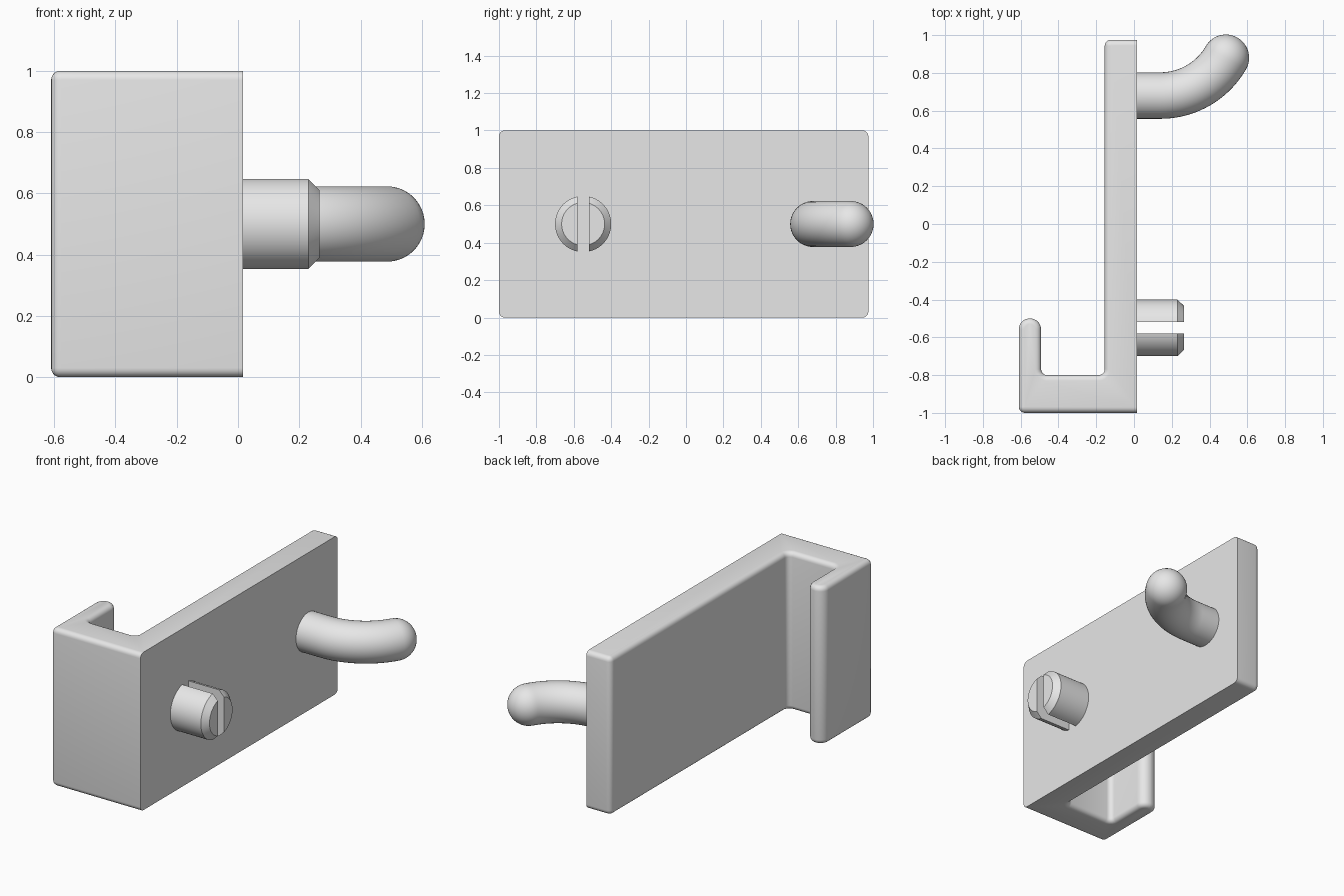
import bpy, bmesh
from math import sin, cos, pi, radians
from mathutils import Vector

if "Cube" in bpy.data.objects:
    bpy.data.objects.remove(bpy.data.objects["Cube"], do_unlink=True)

grey = bpy.data.materials.new("light_grey")
grey.use_nodes = True
grey.diffuse_color = (0.8, 0.8, 0.8, 1)
grey.node_tree.nodes["Principled BSDF"].inputs["Base Color"].default_value = (0.8, 0.8, 0.8, 1)

FACE_X = 0.016   # flat outer face of the plate
MID_Z = 0.5


def finish(name, bm):
    bmesh.ops.recalc_face_normals(bm, faces=bm.faces)
    mesh = bpy.data.meshes.new(name)
    bm.to_mesh(mesh)
    bm.free()
    mesh.materials.append(grey)
    ob = bpy.data.objects.new(name, mesh)
    bpy.context.collection.objects.link(ob)
    bpy.ops.object.select_all(action="DESELECT")
    ob.select_set(True)
    bpy.context.view_layer.objects.active = ob
    bpy.ops.object.shade_smooth_by_angle(angle=radians(30))
    return ob


def round_edges(bm, test, radius, segments):
    edges = [e for e in bm.edges if test(*[v.co for v in e.verts])]
    bmesh.ops.bevel(bm, geom=edges, offset=radius, offset_type="OFFSET",
                    segments=segments, profile=0.5, affect="EDGES",
                    clamp_overlap=False)


# J-shaped bracket: long plate, end web and short lip
outline = [(FACE_X, -1), (FACE_X, 0.975), (-0.155, 0.975), (-0.155, -0.8),
           (-0.492, -0.8), (-0.492, -0.5), (-0.61, -0.5), (-0.61, -1)]
bm = bmesh.new()
base = bm.faces.new([bm.verts.new((x, y, 0)) for x, y in outline])
top = bmesh.ops.extrude_face_region(bm, geom=[base])
bmesh.ops.translate(bm, vec=(0, 0, 1),
                    verts=[g for g in top["geom"] if isinstance(g, bmesh.types.BMVert)])
bmesh.ops.recalc_face_normals(bm, faces=bm.faces)


def upright(a, b):
    return abs(a.z - b.z) > 0.9 and a.x < 0


def lip_tip(a, b):
    return upright(a, b) and a.x < -0.4 and abs(a.y + 0.5) < 0.001


def rim(a, b):
    return abs(a.z - b.z) < 0.001 and min(a.x, b.x) < FACE_X - 0.001


round_edges(bm, lambda a, b: upright(a, b) and not lip_tip(a, b), 0.032, 5)
round_edges(bm, lip_tip, 0.058, 8)
round_edges(bm, rim, 0.03, 5)
finish("bracket", bm)


# Chamfered peg, split into two halves by an upright slot
def split_peg_half(name, side):
    bm = bmesh.new()
    center = Vector((0, -0.55, MID_Z))
    sections = [(0.0, 0.15), (0.23, 0.15), (0.266, 0.115)]
    gap, steps = 0.031, 32
    rings = []
    for x, r in sections:
        limit = (r * r - gap * gap) ** 0.5
        start = pi / 2 - math_angle(limit, gap)
        ring = []
        for i in range(steps + 1):
            a = -pi / 2 + start + (pi - 2 * start) * i / steps
            ring.append(bm.verts.new(center + Vector((x, side * r * cos(a), r * sin(a)))))
        rings.append(ring)
    for lower, upper in zip(rings, rings[1:]):
        for i in range(steps + 1):
            j = (i + 1) % (steps + 1)
            bm.faces.new((lower[i], lower[j], upper[j], upper[i]))
    bm.faces.new(rings[0])
    bm.faces.new(rings[-1])
    finish(name, bm)


def math_angle(height, width):
    return Vector((width, height)).angle(Vector((1, 0)))


split_peg_half("peg_half_back", 1)
split_peg_half("peg_half_front", -1)

# Curved hook: straight root, 60 degree bend, ball end
R_TUBE, R_BEND, BEND, ROOT = 0.123, 0.4, radians(60), Vector((0.14, 0.68, MID_Z))
stations = [(Vector((0, ROOT.y, MID_Z)), 0, R_TUBE)]
for i in range(21):
    a = BEND * i / 20
    stations.append((ROOT + Vector((R_BEND * sin(a), R_BEND * (1 - cos(a)), 0)), a, R_TUBE))
tip = stations[-1][0]
ahead = Vector((cos(BEND), sin(BEND), 0))
for i in range(1, 12):
    a = pi / 2 * i / 12
    stations.append((tip + ahead * R_TUBE * sin(a), BEND, R_TUBE * cos(a)))

bm = bmesh.new()
SIDES = 40
rings = []
for point, a, r in stations:
    across = Vector((-sin(a), cos(a), 0))
    rings.append([bm.verts.new(point + across * r * cos(t) + Vector((0, 0, r * sin(t))))
                  for t in [2 * pi * k / SIDES for k in range(SIDES)]])
pole = bm.verts.new(tip + ahead * R_TUBE)
for k in range(SIDES):
    n = (k + 1) % SIDES
    for lower, upper in zip(rings, rings[1:]):
        bm.faces.new((lower[k], lower[n], upper[n], upper[k]))
    bm.faces.new((rings[-1][k], rings[-1][n], pole))
bm.faces.new(rings[0])
finish("hook", bm)
